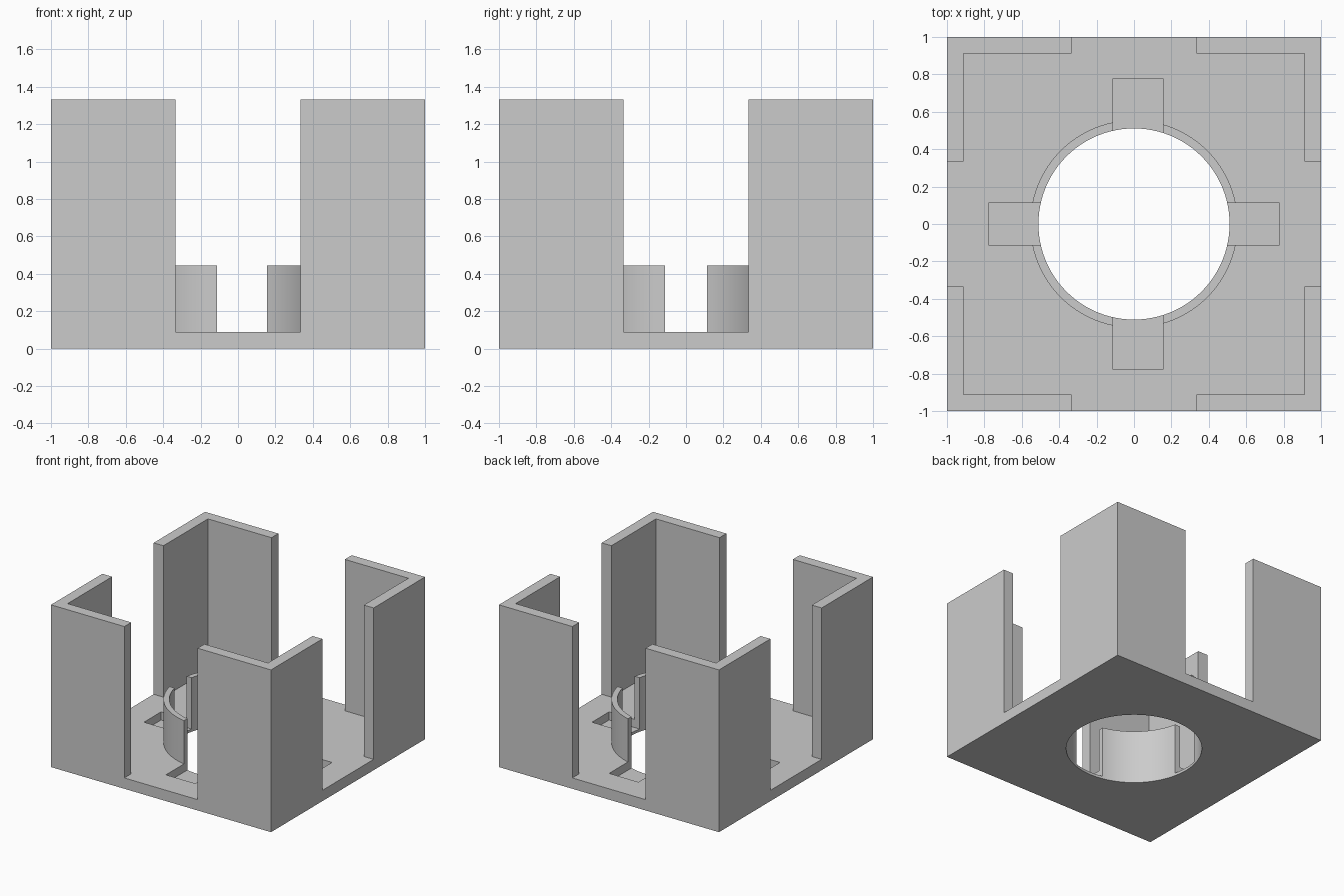
import bpy
import bmesh
import math

cube = bpy.data.objects.get("Cube")
if cube:
    bpy.data.objects.remove(cube, do_unlink=True)

FLOOR, WALL, HEIGHT = 0.089, 0.089, 1.333
GAP = 0.333             # half width of the wall openings
BORE, RING = 0.511, 0.555
POCKET = 0.022          # height of the pocket floors

grey = bpy.data.materials.new("plain_grey")
grey.use_nodes = True
colour = (0.6, 0.6, 0.6, 1)
grey.diffuse_color = colour
grey.node_tree.nodes["Principled BSDF"].inputs["Base Color"].default_value = colour


def prism(name, points, bottom, top):
    """Extrude a flat outline from bottom to top."""
    bm = bmesh.new()
    base = bm.faces.new([bm.verts.new((x, y, bottom)) for x, y in points])
    new = bmesh.ops.extrude_face_region(bm, geom=[base])["geom"]
    verts = [v for v in new if isinstance(v, bmesh.types.BMVert)]
    bmesh.ops.translate(bm, verts=verts, vec=(0, 0, top - bottom))
    bmesh.ops.recalc_face_normals(bm, faces=bm.faces)
    mesh = bpy.data.meshes.new(name)
    bm.to_mesh(mesh)
    bm.free()
    mesh.materials.append(grey)
    ob = bpy.data.objects.new(name, mesh)
    bpy.context.collection.objects.link(ob)
    return ob


def rectangle(x0, x1, y0, y1):
    return [(x0, y0), (x1, y0), (x1, y1), (x0, y1)]


def circle(radius, count=96):
    step = math.tau / count
    return [(radius * math.cos(i * step), radius * math.sin(i * step)) for i in range(count)]


def combine(target, tool, operation):
    """Apply a boolean and remove its helper."""
    tool.hide_render = True
    mod = target.modifiers.new(operation.lower(), "BOOLEAN")
    mod.operation = operation
    mod.solver = "EXACT"
    mod.object = tool
    bpy.context.view_layer.objects.active = target
    bpy.ops.object.modifier_apply(modifier=mod.name)
    bpy.data.objects.remove(tool, do_unlink=True)


# Square block, hollowed by a cross-shaped cavity that leaves corner walls
housing = prism("open_corner_housing", rectangle(-1, 1, -1, 1), 0, HEIGHT)
inner, out = 1 - WALL, 1.2
quarter = [(inner, -inner), (inner, -GAP), (out, -GAP), (out, GAP), (inner, GAP)]
outline = []
for turn in range(4):
    outline += quarter
    quarter = [(-y, x) for x, y in quarter]
combine(housing, prism("cavity_cutter", outline, FLOOR, HEIGHT + 0.2), "DIFFERENCE")

# Central collar and its bore
combine(housing, prism("collar", circle(RING), FLOOR / 2, 0.444), "UNION")
combine(housing, prism("bore_cutter", circle(BORE), -0.1, 1), "DIFFERENCE")

# Slots through the collar, sunk into the floor as shallow pockets
slots = [rectangle(-0.777, 0.777, -0.111, 0.111),
         rectangle(-0.111, 0.155, -0.777, 0.777)]
for slot in slots:
    combine(housing, prism("slot_cutter", slot, POCKET, 1), "DIFFERENCE")

bpy.ops.object.select_all(action="DESELECT")
housing.select_set(True)
bpy.context.view_layer.objects.active = housing
bpy.ops.object.shade_smooth_by_angle(angle=math.radians(30))
